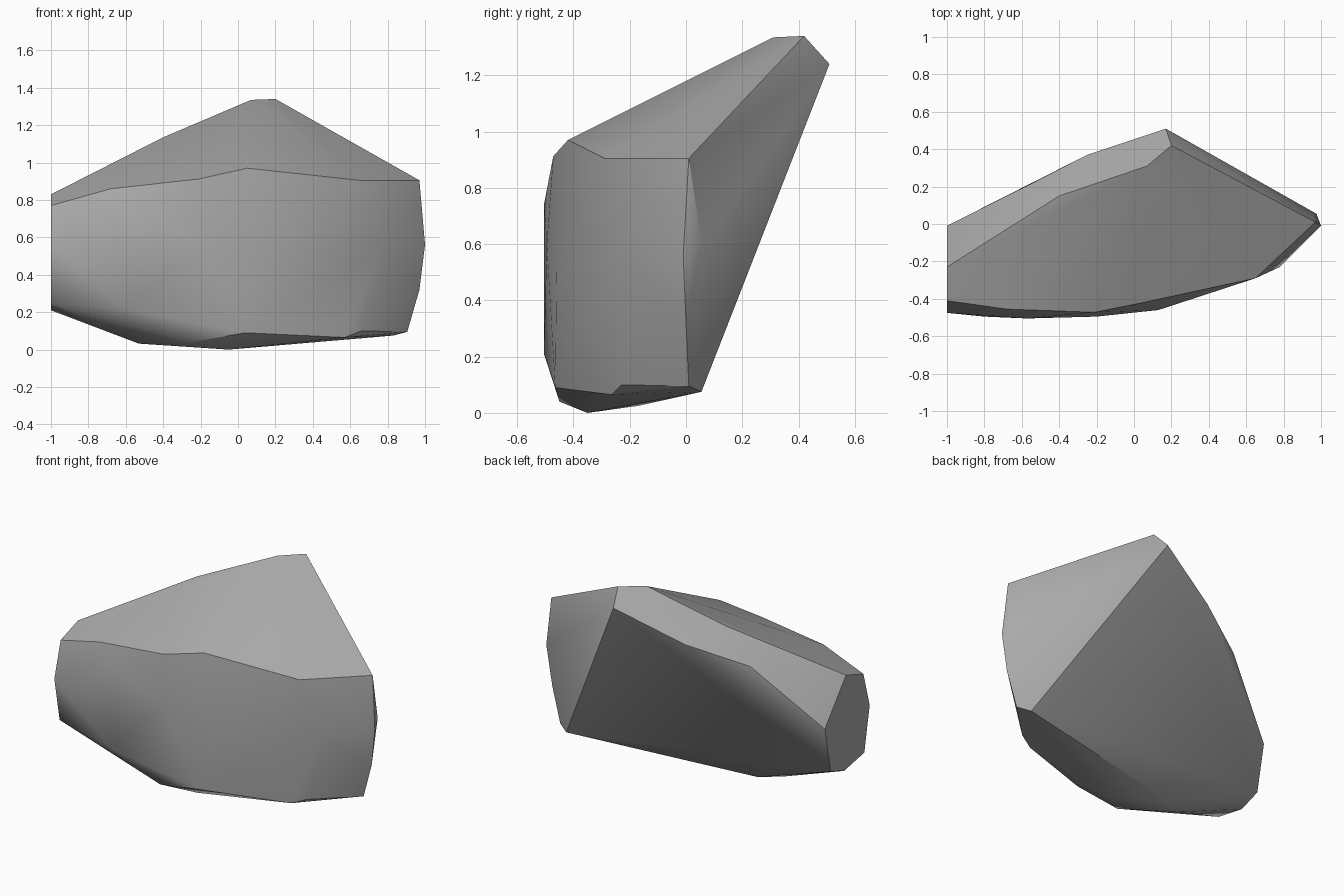
import bpy, bmesh, math

if "Cube" in bpy.data.objects:
    bpy.data.objects.remove(bpy.data.objects["Cube"], do_unlink=True)

# Stone colour
stone = bpy.data.materials.new("stone_grey")
stone.use_nodes = True
colour = (0.4, 0.4, 0.4, 1)
stone.diffuse_color = colour
stone.node_tree.nodes["Principled BSDF"].inputs["Base Color"].default_value = colour

# Corner points, grouped by the part of the boulder they shape
peak = [(.2, .42, 1.34), (.07, .31, 1.335), (.17, .51, 1.24),
        (-.25, .37, 1.06), (-.4, .15, 1.135), (-.6, .19, .94)]
front_rim = [(.97, .01, .905), (.65, -.29, .905), (.05, -.42, .97),
             (-.21, -.472, .912), (-.68, -.455, .86)]
flat_end = [(-1, -.01, .56), (-1, -.23, .83), (-1, -.41, .77),
            (-1, -.475, .54), (-1, -.42, .25), (-1, -.21, .21), (-1, -.07, .26)]
belly = [(-.57, -.505, .74), (-.57, -.505, .21), (-.8, -.495, .5),
         (-.2, -.495, .6), (.13, -.46, .5), (.78, -.23, .55)]
pointed_end = [(1, -.01, .56), (.975, .055, .61), (.97, .0, .32),
               (.905, .01, .095), (.83, .055, .075)]
base = [(.04, -.465, .09), (.66, -.23, .1), (.57, -.265, .065), (-.25, -.45, .04),
        (-.53, -.25, .032), (-.05, -.35, 0), (-.4, -.17, .025)]


def make_boulder(name, corners, material):
    """Wrap the corners in a closed faceted skin."""
    bm = bmesh.new()
    for corner in corners:
        bm.verts.new(corner)
    hull = bmesh.ops.convex_hull(bm, input=bm.verts)
    inside = [v for v in hull["geom_interior"] if isinstance(v, bmesh.types.BMVert)]
    bmesh.ops.delete(bm, geom=inside, context="VERTS")
    bmesh.ops.recalc_face_normals(bm, faces=bm.faces)
    mesh = bpy.data.meshes.new(name)
    bm.to_mesh(mesh)
    bm.free()
    mesh.materials.append(material)
    obj = bpy.data.objects.new(name, mesh)
    bpy.context.collection.objects.link(obj)
    return obj


boulder = make_boulder("boulder", peak + front_rim + flat_end + belly + pointed_end + base, stone)

# Soft facets with crisp main ridges
bpy.ops.object.select_all(action="DESELECT")
boulder.select_set(True)
bpy.context.view_layer.objects.active = boulder
bpy.ops.object.shade_smooth_by_angle(angle=math.radians(30))
